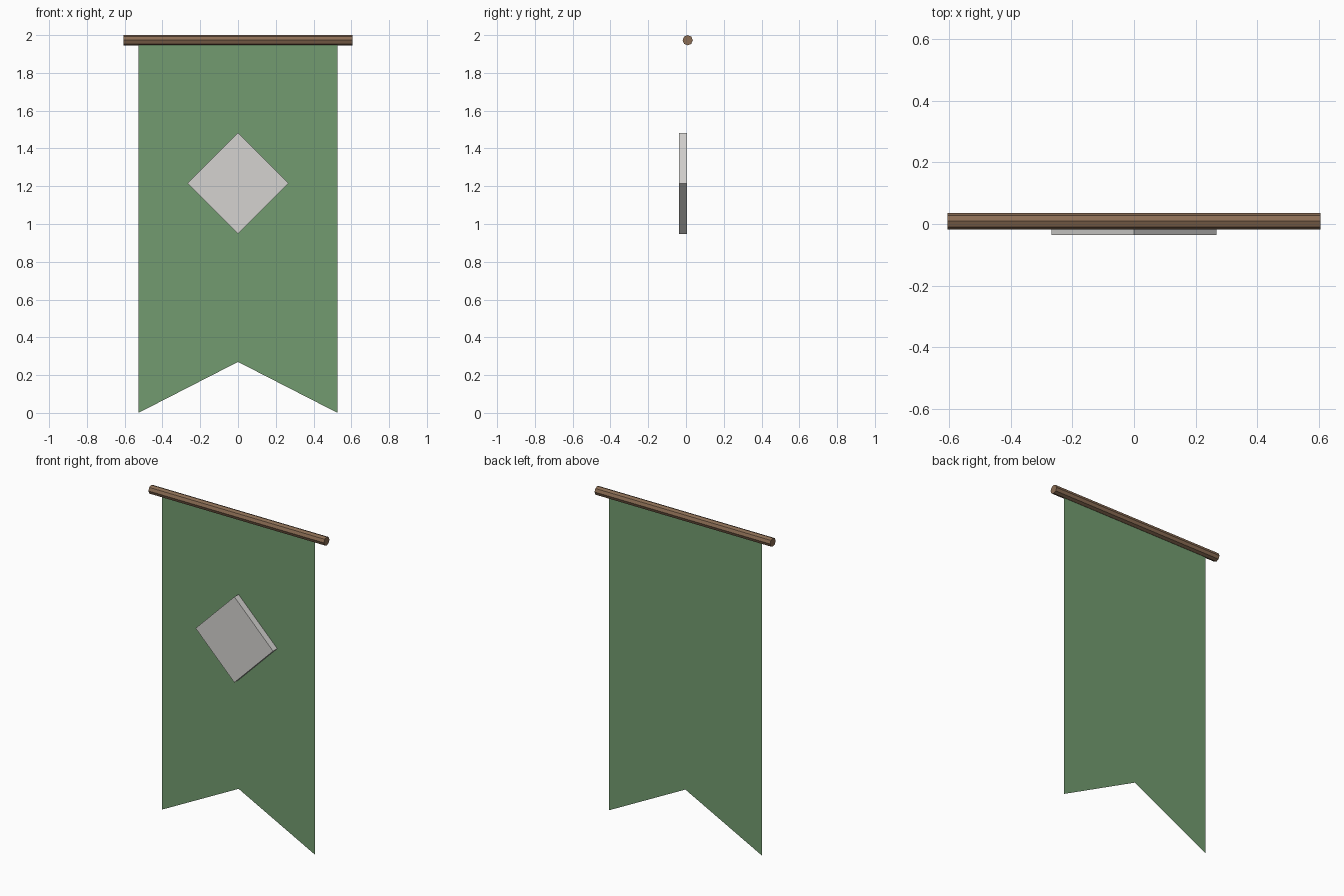
import bpy
import bmesh
import math
from mathutils import Matrix

if "Cube" in bpy.data.objects:
    bpy.data.objects.remove(bpy.data.objects["Cube"], do_unlink=True)


def material(name, rgb):
    mat = bpy.data.materials.new(name)
    mat.use_nodes = True
    colour = (*rgb, 1.0)
    mat.diffuse_color = colour
    bsdf = mat.node_tree.nodes["Principled BSDF"]
    bsdf.inputs["Base Color"].default_value = colour
    bsdf.inputs["Roughness"].default_value = 0.9
    return mat


def finish(name, bm, mat):
    mesh = bpy.data.meshes.new(name)
    bm.to_mesh(mesh)
    bm.free()
    mesh.materials.append(mat)
    obj = bpy.data.objects.new(name, mesh)
    bpy.context.scene.collection.objects.link(obj)
    return obj


green = material("green cloth", (0.17, 0.33, 0.16))
grey = material("pale grey", (0.66, 0.65, 0.63))
brown = material("brown wood", (0.26, 0.155, 0.09))

ROD_RADIUS = 0.027
ROD_Y = 0.009
ROD_Z = 2.0 - ROD_RADIUS
CLOTH_Y = 0.006

# Hanging rod: faceted cylinder lying along x
bm = bmesh.new()
bmesh.ops.create_cone(bm, cap_ends=True, segments=8, radius1=ROD_RADIUS,
                      radius2=ROD_RADIUS, depth=1.21,
                      matrix=Matrix.Translation((0, ROD_Y, ROD_Z))
                      @ Matrix.Rotation(math.pi / 2, 4, "Y"))
finish("hanging_rod", bm, brown)

# Cloth: thin sheet with a swallowtail lower edge, split down the middle
bm = bmesh.new()
half = 0.527
top_mid, notch = [bm.verts.new((0, CLOTH_Y, z)) for z in (ROD_Z, 0.27)]
for side in (-1, 1):
    tip = bm.verts.new((side * half, CLOTH_Y, 0))
    corner = bm.verts.new((side * half, CLOTH_Y, ROD_Z))
    loop = [tip, notch, top_mid, corner]
    bm.faces.new(loop if side < 0 else loop[::-1])
finish("banner_cloth", bm, green)

# Diamond emblem: square slab turned on its corner, standing on the cloth front
front, back = -0.036, CLOTH_Y - 0.001
side_length = 0.267 * math.sqrt(2)
bm = bmesh.new()
bmesh.ops.create_cube(bm, size=1, matrix=Matrix.Translation((0, (front + back) / 2, 1.215))
                      @ Matrix.Rotation(math.pi / 4, 4, "Y")
                      @ Matrix.Diagonal((side_length, back - front, side_length, 1)))
finish("diamond_emblem", bm, grey)
